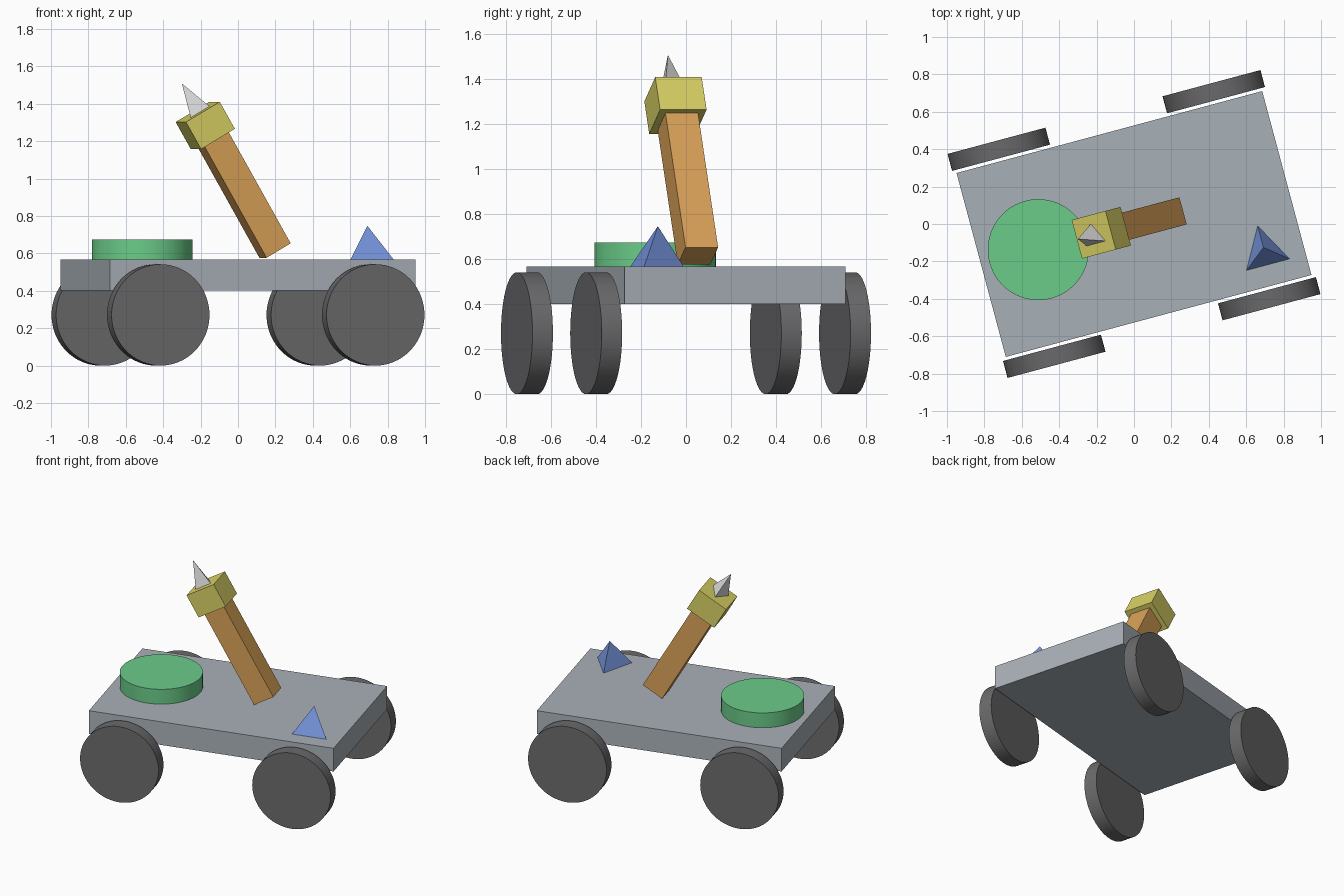
import bpy, bmesh, math
from mathutils import Matrix, Vector

cube = bpy.data.objects.get("Cube")
if cube:
    bpy.data.objects.remove(cube, do_unlink=True)


def material(name, *rgb):
    """Flat colour given as 0-255 sRGB, stored linear."""
    linear = [((c / 255 + 0.055) / 1.055) ** 2.4 for c in rgb] + [1]
    mat = bpy.data.materials.new(name)
    mat.use_nodes = True
    mat.diffuse_color = linear
    mat.node_tree.nodes["Principled BSDF"].inputs["Base Color"].default_value = linear
    return mat


grey = material("body grey", 169, 177, 183)
rubber = material("wheel grey", 106, 106, 108)
green = material("disc green", 107, 204, 137)
blue = material("pyramid blue", 118, 149, 221)
orange = material("arm orange", 217, 162, 88)
yellow = material("head yellow", 216, 208, 100)
silver = material("spike silver", 220, 220, 220)

# The whole cart is turned on the ground
turn = Matrix.Rotation(math.radians(15), 4, 'Z')


def add(name, bm, mat, place, smooth=False):
    bmesh.ops.recalc_face_normals(bm, faces=bm.faces)
    mesh = bpy.data.meshes.new(name)
    bm.to_mesh(mesh)
    bm.free()
    mesh.materials.append(mat)
    obj = bpy.data.objects.new(name, mesh)
    bpy.context.collection.objects.link(obj)
    obj.matrix_world = turn @ place
    if smooth:
        bpy.ops.object.select_all(action='DESELECT')
        obj.select_set(True)
        bpy.context.view_layer.objects.active = obj
        bpy.ops.object.shade_smooth_by_angle(angle=math.radians(40))
    return obj


def box(name, size, mat, place):
    bm = bmesh.new()
    bmesh.ops.create_cube(bm, size=1)
    bmesh.ops.scale(bm, vec=size, verts=bm.verts)
    return add(name, bm, mat, place)


def cylinder(name, radius, depth, mat, place):
    bm = bmesh.new()
    bmesh.ops.create_cone(bm, cap_ends=True, segments=64,
                          radius1=radius, radius2=radius, depth=depth)
    return add(name, bm, mat, place, smooth=True)


def pyramid(name, size, height, mat, place):
    """Three-sided pyramid whose tip stands above the local origin."""
    bm = bmesh.new()
    base = [bm.verts.new((x * size, y * size, 0)) for x, y in ((0, 1), (-1, -0.8), (1, -0.8))]
    tip = bm.verts.new((0, 0, height))
    bm.faces.new(base)
    for i in range(3):
        bm.faces.new((base[i], base[(i + 1) % 3], tip))
    return add(name, bm, mat, place)


def at(x, y, z):
    return Matrix.Translation(Vector((x, y, z)))


# Flat body
body_low, body_top = 0.402, 0.568
box("body", (1.692, 1.018, body_top - body_low), grey, at(0, 0, (body_low + body_top) / 2))

# Four wheels
radius = 0.271
for x, end in ((-0.595, "right"), (0.595, "left")):
    for y, side in ((-0.573, "front"), (0.573, "back")):
        cylinder(f"{side}_{end}_wheel", radius, 0.094, rubber,
                 at(x, y, radius) @ Matrix.Rotation(math.pi / 2, 4, 'X'))

# Parts standing on the body
disc_height = 0.106
cylinder("disc", 0.27, disc_height, green, at(-0.53, 0, body_top + disc_height / 2))
pyramid("pyramid", 0.119, 0.179, blue, at(0.636, -0.3, body_top))

# Leaning arm with its head and spike, stacked along one axis
lean = at(0.205, 0, 0.615) @ Matrix.Rotation(math.radians(-30), 4, 'Y')
head_start, head_end = 0.689, 0.856
box("arm", (0.154, 0.15, head_start), orange, lean @ at(0, 0, head_start / 2))
box("head", (0.216, 0.214, head_end - head_start), yellow,
    lean @ at(0, 0, (head_start + head_end) / 2))
pyramid("spike", 0.06, 0.176, silver, lean @ at(0, 0, head_end))
